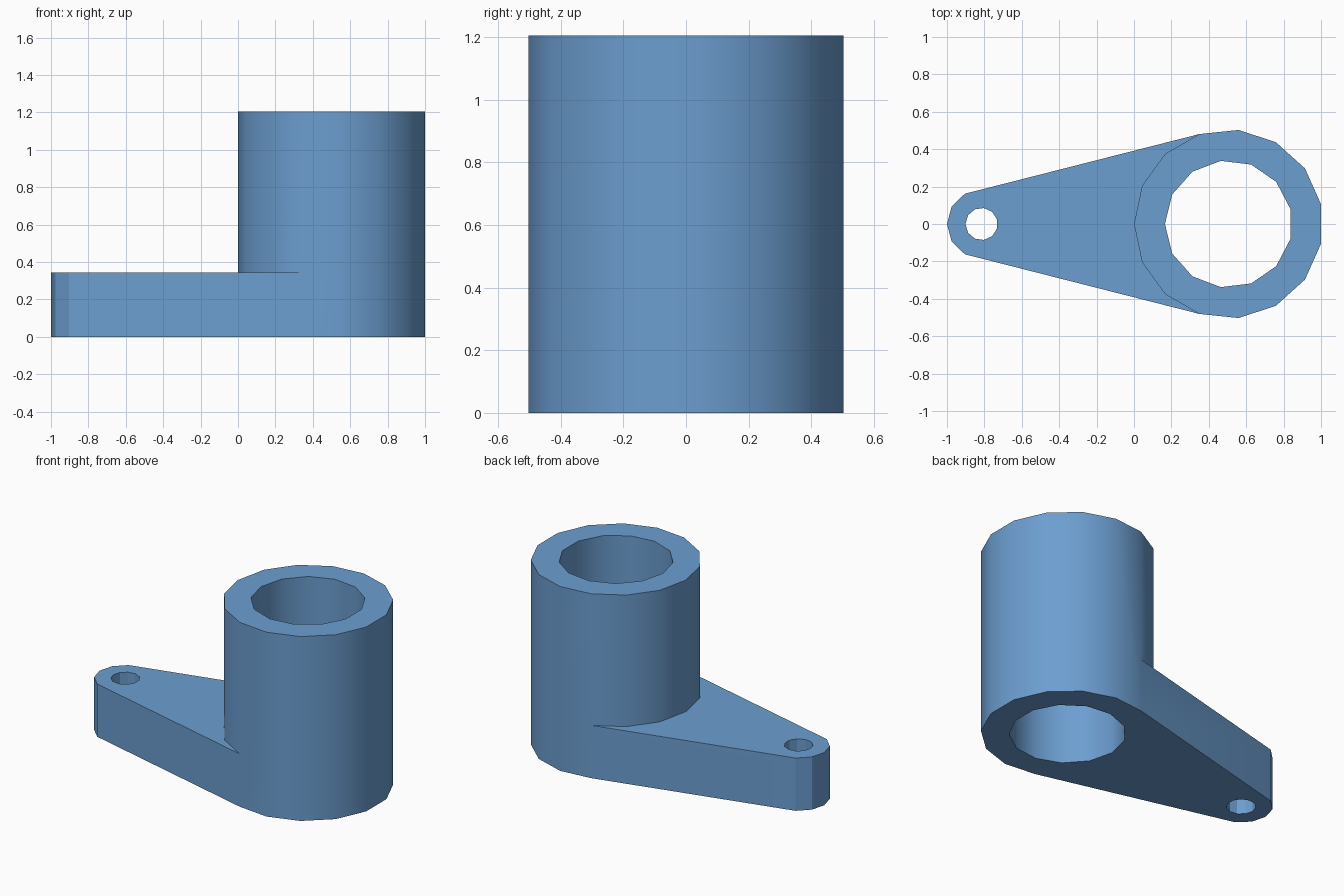
import bpy, bmesh, math

cube = bpy.data.objects.get("Cube")
if cube:
    bpy.data.objects.remove(cube, do_unlink=True)

HUB_X, HUB_R, BORE_R = 0.5055, 0.5055, 0.34
TIP_X, TIP_R, PIN_R = -0.815, 0.185, 0.086
ARM_Z, TOP_Z = 0.345, 1.205

mat = bpy.data.materials.new("steel blue")
colour = (0.150, 0.342, 0.631, 1.0)
mat.diffuse_color = colour
mat.use_nodes = True
mat.node_tree.nodes["Principled BSDF"].inputs["Base Color"].default_value = colour

bm = bmesh.new()


def ring(cx, r, angles, z):
    """Vertices on a circle around (cx, 0) at height z."""
    return [bm.verts.new((cx + r * math.cos(math.radians(a)),
                          r * math.sin(math.radians(a)), z)) for a in angles]


def wall(low, high, closed=False):
    """Quads between two matching rows of vertices."""
    n = len(low)
    for i in range(n if closed else n - 1):
        j = (i + 1) % n
        bm.faces.new((low[i], low[j], high[j], high[i]))


def circle(n):
    return [180 + 360 * i / n for i in range(n)]


# Hub: 15 sides, a full-height front arc and a short arc above the arm
outer_angles = [-108 + 24 * i for i in range(10)]
inner_angles = [108 + 24 * i for i in range(7)]
hub_low = ring(HUB_X, HUB_R, outer_angles, 0)
hub_top = ring(HUB_X, HUB_R, outer_angles, TOP_Z)
seam = ring(HUB_X, HUB_R, inner_angles, ARM_Z)
back_top = [hub_top[-1]] + ring(HUB_X, HUB_R, inner_angles[1:-1], TOP_Z) + [hub_top[0]]
wall(hub_low[1:-1], hub_top[1:-1])
bm.faces.new((hub_low[0], hub_low[1], hub_top[1], hub_top[0], seam[-1]))
bm.faces.new((hub_low[-2], hub_low[-1], seam[0], hub_top[-1], hub_top[-2]))
wall(seam, back_top)

# Arm: straight sides leading to a rounded tip
tip_angles = [119, 150, 180, 210, 241]
tip_low = ring(TIP_X, TIP_R, tip_angles, 0)
tip_top = ring(TIP_X, TIP_R, tip_angles, ARM_Z)
wall([hub_low[-1]] + tip_low + [hub_low[0]], [seam[0]] + tip_top + [seam[-1]])

# Large bore and small pin hole
wall(ring(HUB_X, BORE_R, circle(13), 0), ring(HUB_X, BORE_R, circle(13), TOP_Z), True)
wall(ring(TIP_X, PIN_R, circle(11), 0), ring(TIP_X, PIN_R, circle(11), ARM_Z), True)

# Flat caps at the three levels, with the holes left open
for z in (0, ARM_Z, TOP_Z):
    rim = [e for e in bm.edges if all(abs(v.co.z - z) < 1e-4 for v in e.verts)]
    bmesh.ops.triangle_fill(bm, edges=rim, use_beauty=True, normal=(0, 0, 1))

bmesh.ops.recalc_face_normals(bm, faces=bm.faces[:])
mesh = bpy.data.meshes.new("lever_arm")
bm.to_mesh(mesh)
bm.free()
mesh.materials.append(mat)

lever = bpy.data.objects.new("lever_arm", mesh)
bpy.context.collection.objects.link(lever)
bpy.ops.object.select_all(action='DESELECT')
lever.select_set(True)
bpy.context.view_layer.objects.active = lever
bpy.ops.object.shade_smooth_by_angle(angle=math.radians(30))
